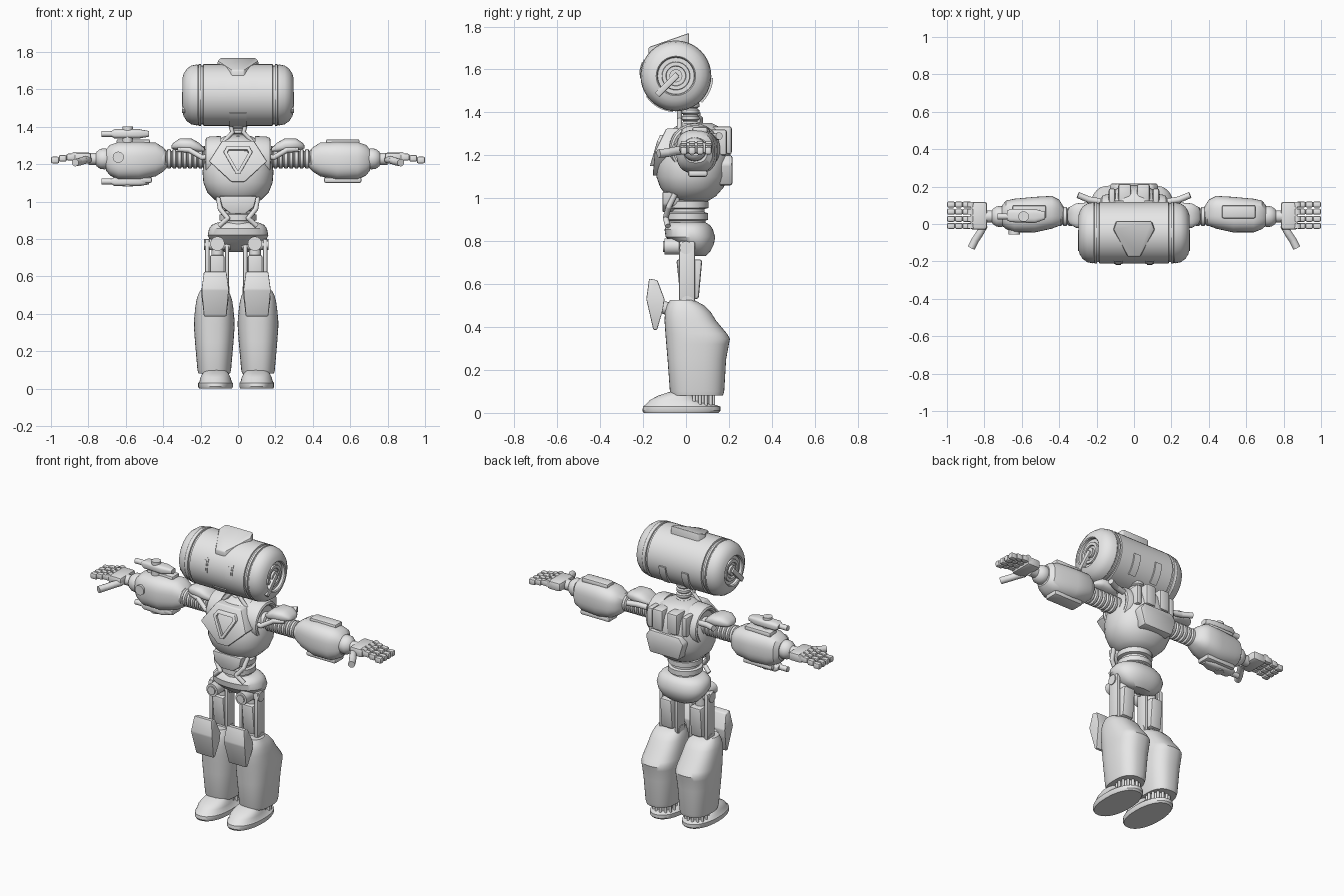
import bpy, bmesh, math
from mathutils import Vector

cube = bpy.data.objects.get("Cube")
if cube:
    bpy.data.objects.remove(cube, do_unlink=True)

grey = bpy.data.materials.new("light_grey")
grey.use_nodes = True
grey.diffuse_color = (.8, .8, .8, 1)
for node in grey.node_tree.nodes:
    if node.type == 'BSDF_PRINCIPLED':
        node.inputs["Base Color"].default_value = (.8, .8, .8, 1)

PLACE = {'x': lambda t, a, b: (t, a, b),
         'y': lambda t, a, b: (a, t, b),
         'z': lambda t, a, b: (a, b, t)}


def finish(name, bm, mirror):
    """Shade, colour and link a mesh, mirrored across x when asked."""
    bmesh.ops.recalc_face_normals(bm, faces=bm.faces[:])
    for face in bm.faces:
        face.smooth = True
    for edge in bm.edges:
        edge.smooth = edge.calc_face_angle(0) < .6
    mesh = bpy.data.meshes.new(name)
    bm.to_mesh(mesh)
    bm.free()
    mesh.materials.append(grey)
    obj = bpy.data.objects.new(name, mesh)
    bpy.context.collection.objects.link(obj)
    if mirror:
        mod = obj.modifiers.new("Mirror", 'MIRROR')
        mod.use_mirror_merge = False
    return obj


def loft(name, axis, sections, power=2.0, mirror=True, segs=40):
    """Skin superellipse sections (t, a_min, a_max, b_min, b_max)."""
    bm = bmesh.new()
    rings = []
    for t, a0, a1, b0, b1 in sections:
        ring = []
        for i in range(segs):
            ang = math.tau * i / segs
            c, s = math.cos(ang), math.sin(ang)
            c = math.copysign(abs(c) ** (2 / power), c)
            s = math.copysign(abs(s) ** (2 / power), s)
            a = (a0 + a1) / 2 + c * (a1 - a0) / 2
            b = (b0 + b1) / 2 + s * (b1 - b0) / 2
            ring.append(bm.verts.new(PLACE[axis](t, a, b)))
        rings.append(ring)
    for low, high in zip(rings, rings[1:]):
        for i in range(segs):
            j = (i + 1) % segs
            bm.faces.new((low[i], low[j], high[j], high[i]))
    bm.faces.new(rings[0])
    bm.faces.new(rings[-1])
    return finish(name, bm, mirror)


def lathe(name, axis, centre, profile, mirror=True):
    """Turn a profile of (position, radius) about an axis."""
    a, b = centre
    return loft(name, axis, [(t, a - r, a + r, b - r, b + r) for t, r in profile], mirror=mirror)


def prism(name, axis, pts, lo, hi, bevel=0.0, mirror=True, inset=None, shape=None):
    """Extrude a 2D outline; optionally bend it, bevel it and sink its front."""
    bm = bmesh.new()
    ends = [[bm.verts.new(PLACE[axis](t, *p)) for p in pts] for t in (lo, hi)]
    for i in range(len(pts)):
        j = (i + 1) % len(pts)
        bm.faces.new((ends[0][i], ends[0][j], ends[1][j], ends[1][i]))
    bm.faces.new(ends[0])
    bm.faces.new(ends[1])
    for vert in bm.verts:
        if shape:
            shape(vert.co)
    bmesh.ops.recalc_face_normals(bm, faces=bm.faces[:])
    if bevel:
        bmesh.ops.bevel(bm, geom=bm.edges[:], offset=bevel, segments=2, profile=.5, affect='EDGES')
    if inset:
        bm.normal_update()
        front = max(bm.faces, key=lambda f: -f.normal.y * f.calc_area())
        bmesh.ops.inset_individual(bm, faces=[front], thickness=inset, depth=0)
        bmesh.ops.inset_individual(bm, faces=[front], thickness=.003, depth=-.02)
    return finish(name, bm, mirror)


def box(name, x, y, z, bevel=.006, mirror=True, shape=None):
    pts = [(x[0], y[0]), (x[1], y[0]), (x[1], y[1]), (x[0], y[1])]
    return prism(name, 'z', pts, z[0], z[1], bevel, mirror, shape=shape)


def tube(name, pts, r, mirror=True):
    """Round rod along a path, with ball joints between its lengths."""
    bm = bmesh.new()
    pts = [Vector(p) for p in pts]
    for p, q in zip(pts, pts[1:]):
        d = q - p
        geo = bmesh.ops.create_cone(bm, cap_ends=True, segments=20, radius1=r, radius2=r, depth=d.length)
        bmesh.ops.rotate(bm, verts=geo['verts'], matrix=d.to_track_quat('Z', 'Y').to_matrix())
        bmesh.ops.translate(bm, verts=geo['verts'], vec=(p + q) / 2)
    for p in pts[1:-1]:
        geo = bmesh.ops.create_uvsphere(bm, u_segments=16, v_segments=10, radius=r)
        bmesh.ops.translate(bm, verts=geo['verts'], vec=p)
    return finish(name, bm, mirror)


def ribs(start, end, count, outer, inner):
    """Profile of a ribbed hose."""
    step = (end - start) / count
    return [(start + step * (i + f), r) for i in range(count)
            for f, r in ((0, inner), (.2, outer), (.7, outer), (.9, inner))]


# Head: barrel with grooves and dished ends
HY, HZ, HR = -.047, 1.57, .165
half = [(.185, HR), (.187, .157), (.197, .157), (.199, HR), (.211, HR), (.213, .16), (.22, .163),
        (.25, .157), (.275, .139), (.29, .115), (.297, .092), (.292, .087), (.277, .085),
        (.277, .066), (.286, .064), (.286, .047), (.277, .045), (.277, .002)]
lathe("head_barrel", 'x', (HY, HZ), [(-t, r) for t, r in reversed(half)] + half, mirror=False)
tube("head_end_hub", [(.27, HY, HZ), (.29, HY, HZ)], .03)
bar = [(HY + (-u - v) * .707, HZ + (-u + v) * .707)
       for u, v in ((-.01, -.014), (.125, -.014), (.125, .014), (-.01, .014))]
prism("head_end_lever", 'x', bar, .265, .3, .003)


def arc_plate(name, x0, x1, a0, a1, rise, mirror=True):
    """Plate wrapped on the barrel; angles run from the front over the top."""
    angs = [math.radians(a0 + (a1 - a0) * i / 10) for i in range(11)]
    pts = [(HY - r * math.cos(a), HZ + r * math.sin(a))
           for r, run in ((HR + rise, angs), (HR - .01, angs[::-1])) for a in run]
    return prism(name, 'x', pts, x0, x1, mirror=mirror)


arc_plate("eye_frame", .062, .108, -3, 27, .003)
arc_plate("eye_lens", .07, .1, 2, 22, .006)
arc_plate("chin_plate", -.045, .045, -85, -35, .004, mirror=False)
arc_plate("rear_vent", .055, .1, 183, 226, .009)


def crest_slope(co):
    if co.z > 1.7:
        co.z += .35 * co.y
        co.x *= .93


prism("head_crest", 'z', [(-.1, .015), (.1, .015), (.118, -.03), (.035, -.175), (-.035, -.175), (-.118, -.03)],
      1.65, 1.765, .008, mirror=False, shape=crest_slope)

# Neck
lathe("neck", 'z', (0, .02), ribs(1.3, 1.45, 5, .042, .033), mirror=False)
tube("neck_piston", [(.085, -.03, 1.31), (.03, -.03, 1.37), (.045, -.03, 1.43)], .011)

# Torso
loft("chest_shell", 'z', [(.985, -.08, .08, -.05, .1), (1.01, -.125, .125, -.09, .14),
     (1.05, -.165, .165, -.12, .175), (1.1, -.185, .185, -.138, .195), (1.16, -.19, .19, -.14, .205),
     (1.22, -.18, .18, -.128, .207), (1.29, -.15, .15, -.095, .19), (1.33, -.11, .11, -.055, .16),
     (1.35, -.07, .07, -.02, .12)], 2.2, mirror=False)


def lean_back(co):
    co.y += max(0, co.z - 1.2) * .5


prism("chest_plate", 'y', [(-.085, 1.325), (.085, 1.325), (.155, 1.215), (.035, 1.105), (-.035, 1.105),
      (-.155, 1.215)], -.155, -.02, .007, mirror=False, shape=lean_back)
prism("chest_emblem", 'y', [(-.06, 1.295), (.06, 1.295), (.078, 1.265), (.012, 1.15), (-.012, 1.15),
      (-.078, 1.265)], -.168, -.1, .003, mirror=False, inset=.017, shape=lean_back)
prism("back_plate", 'y', [(-.1, 1.2), (.1, 1.2), (.13, 1.16), (.1, 1.06), (-.1, 1.06), (-.13, 1.16)],
      .12, .217, .012, mirror=False)
box("back_fin", (.015, .085), (.1, .214), (1.205, 1.335), .012)
box("back_side_fin", (.1, .135), (.08, .19), (1.2, 1.32), .01)
lathe("shoulder_socket", 'x', (.04, 1.23), [(.09, .12), (.15, .118), (.17, .11), (.175, .1),
      (.17, .09), (.155, .085), (.155, .05), (.18, .046)])
tube("collar_hose", [(.12, -.06, 1.25), (.19, -.045, 1.235), (.26, -.02, 1.275), (.32, .0, 1.28)], .014)
tube("shoulder_bolt", [(.18, .12, 1.28), (.24, .13, 1.285), (.3, .155, 1.29)], .017)

# Waist
lathe("waist", 'z', (0, .005), [(.84, .085), (.895, .085), (.9, .098), (.93, .098), (.935, .082), (.95, .082),
      (.955, .1), (.985, .1), (.99, .085), (1.03, .085)], mirror=False)
prism("waist_guard", 'y', [(-.1, 1.03), (.1, 1.03), (.085, .97), (.04, .935), (-.04, .935), (-.085, .97)],
      -.11, -.03, .008, mirror=False)
tube("waist_hose", [(.105, -.05, 1.02), (.095, -.08, .96), (.055, -.095, .91), (.1, -.085, .87)], .013)

# Pelvis and hips
loft("pelvis", 'z', [(.73, -.07, .07, .03, .09), (.75, -.115, .115, -.01, .112), (.785, -.147, .147, -.055, .13),
     (.82, -.162, .162, -.095, .136), (.855, -.155, .155, -.1, .125), (.875, -.14, .14, -.088, .112),
     (.888, -.11, .11, -.07, .09)], 2.3, mirror=False)
legs = [
    tube("hip_joint", [(.1, -.1, .775), (.1, .02, .775)], .038),
    tube("hip_joint_cap", [(.1, -.107, .775), (.1, -.09, .775)], .025),
    tube("hip_pin", [(.03, .0, .77), (.173, .0, .77)], .03),
    tube("knee_pin", [(.035, .005, .515), (.17, .005, .515)], .03)]

# Thighs: side struts around a tapered block
for part, x in (("outer", (.143, .167)), ("inner", (.038, .06))):
    legs.append(box("thigh_%s_strut" % part, x, (-.032, .042), (.5, .8), .008))


def thigh_taper(co):
    if co.z < .6:
        co.y = .02 + (co.y - .02) * .7


legs.append(box("thigh_block", (.062, .141), (-.045, .076), (.53, .715), .012, shape=thigh_taper))
legs.append(tube("thigh_core", [(.1, .01, .5), (.1, .01, .78)], .032))

# Lower legs
shin = ((.08, -.068, .172, .085), (.1, -.075, .178, .09), (.25, -.086, .187, .103), (.32, -.092, .2, .108),
        (.345, -.094, .205, .109), (.37, -.096, .19, .108), (.43, -.1, .14, .102), (.47, -.098, .115, .096),
        (.5, -.09, .085, .087), (.525, -.075, .04, .074))
legs.append(loft("shin_shell", 'z', [(z, .117 - w, .117 + w, y0, y1) for z, y0, y1, w in shin], 2.5))


def knee_taper(co):
    if co.z > .6 or co.z < .4:
        co.x = .112 + (co.x - .112) * .8


legs.append(prism("knee_guard", 'x', [(-.172, .626), (-.133, .618), (-.1, .53), (-.108, .48), (-.135, .386),
                  (-.152, .386), (-.185, .53)], .037, .187, .006, shape=knee_taper))
legs.append(tube("knee_bracket", [(.112, -.13, .5), (.112, -.04, .47)], .03))

# Ankles and feet
legs.append(lathe("ankle", 'z', (.11, .065), [(.03, .055), (.13, .055)]))
for i in range(14):
    a = math.tau * i / 14
    x, y = .11 + .064 * math.cos(a), .065 + .064 * math.sin(a)
    legs.append(tube("ankle_strut", [(x, y, .03), (x, y, .13)], .008))
foot = ((0, -.197, .15, .088), (.01, -.203, .16, .093), (.03, -.2, .16, .093), (.036, -.19, .14, .087),
        (.06, -.168, .06, .08), (.08, -.13, .04, .07), (.095, -.085, .02, .056), (.102, -.06, .01, .04))
legs.append(loft("foot", 'z', [(z, .11 - w, .11 + w, y0, y1) for z, y0, y1, w in foot], 2.2))
for obj in legs:
    obj.location.x = -.01

# Arms
AY, AZ = .04, 1.228
lathe("upper_arm_hose", 'x', (AY, AZ), ribs(.16, .44, 10, .052, .042))
loft("shoulder_pad", 'x', [(.18, .01, .07, 1.268, 1.285), (.21, -.015, .1, 1.262, 1.315), (.25, -.025, .115, 1.265, 1.338),
     (.31, -.02, .11, 1.272, 1.338), (.345, .0, .09, 1.28, 1.315), (.355, .02, .07, 1.285, 1.3)], 2.6)
loft("forearm_shell", 'x', [(.375, .005, .09, 1.185, 1.265), (.4, -.01, .13, 1.16, 1.29), (.44, -.025, .15, 1.135, 1.315),
     (.53, -.045, .145, 1.115, 1.32), (.64, -.045, .135, 1.118, 1.318), (.685, -.027, .125, 1.14, 1.303),
     (.705, -.01, .1, 1.165, 1.28)], 2.6)
box("forearm_top_plate", (.47, .65), (.03, .1), (1.3, 1.333), .01)
box("forearm_under_plate", (.46, .66), (.01, .1), (1.1, 1.13), .01)
lathe("wrist", 'x', (AY, AZ), [(.69, .05), (.71, .056), (.735, .054), (.755, .04), (.76, .032), (.8, .032)])

# Forearm gadgets on one side only
for part, z, post in (("upper", 1.362, 1.4), ("lower", 1.107, 1.08)):
    loft(part + "_gadget", 'x', [(-.68, .02, .07, z - .012, z + .012), (-.66, .01, .08, z - .025, z + .025),
         (-.53, .005, .08, z - .025, z + .025), (-.475, .025, .065, z - .015, z + .015)], 3, mirror=False)
    tube(part + "_gadget_barrel", [(-.73, AY, z), (-.62, AY, z)], .016, mirror=False)
    tube(part + "_gadget_post", [(-.59, AY, AZ), (-.59, AY, post)], .028, mirror=False)
tube("forearm_button", [(-.64, -.055, 1.237), (-.64, .0, 1.237)], .03, mirror=False)

# Hands
box("palm", (.785, .875), (-.03, .118), (1.208, 1.262), .014)
for i in range(4):
    y = -.01 + .038 * i
    for x0, x1, z in ((.868, .918, 1.238), (.916, .958, 1.231), (.956, 1.0, 1.222)):
        box("finger_segment", (x0, x1), (y - .016, y + .016), (z - .018, z + .018), .009)
    tube("knuckle", [(.872, y - .014, 1.245), (.872, y + .014, 1.245)], .021)
tube("thumb", [(.8, -.005, 1.225), (.825, -.05, 1.22), (.85, -.088, 1.212), (.87, -.128, 1.208)], .02)
